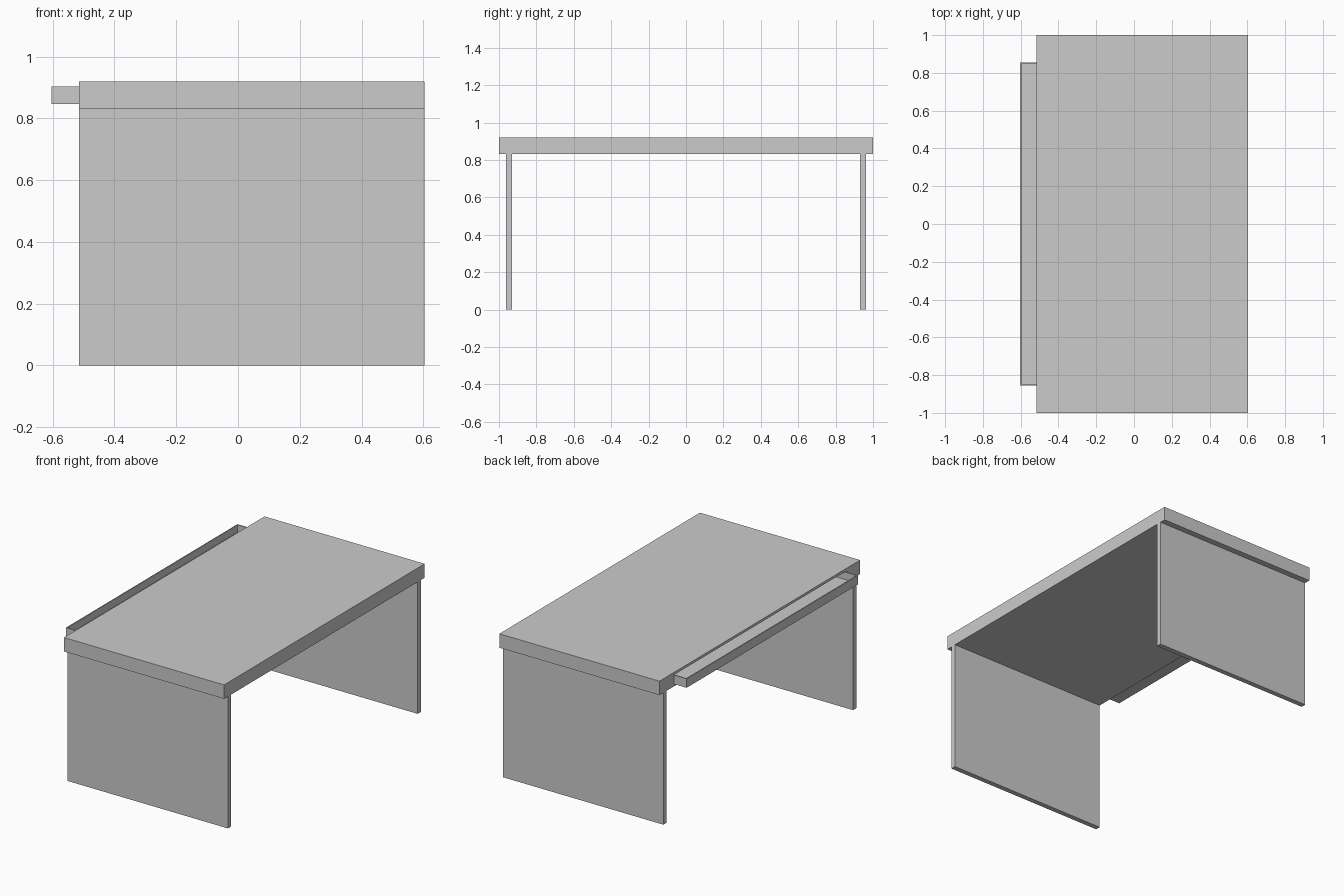
import bpy, bmesh
from mathutils import Vector

if "Cube" in bpy.data.objects:
    bpy.data.objects.remove(bpy.data.objects["Cube"])


def box(bm, lo, hi):
    """Add an axis-aligned box and return its vertices."""
    lo, hi = Vector(lo), Vector(hi)
    verts = bmesh.ops.create_cube(bm, size=1)["verts"]
    for v in verts:
        v.co = (lo + hi) / 2 + v.co * (hi - lo)
    return verts


def make(name, build):
    bm = bmesh.new()
    build(bm)
    mesh = bpy.data.meshes.new(name)
    bm.to_mesh(mesh)
    bm.free()
    ob = bpy.data.objects.new(name, mesh)
    bpy.context.collection.objects.link(ob)
    return ob


def cut(target, cutter):
    mod = target.modifiers.new("cut", "BOOLEAN")
    mod.operation = "DIFFERENCE"
    mod.solver = "EXACT"
    mod.object = cutter
    cutter.hide_render = True
    cutter.hide_set(True)


BACK, EDGE, PULL = 0.603, -0.515, -0.603   # table depth and drawer front in x
UNDER, TOP = 0.832, 0.92
TRAY_LO, TRAY_HI, HALF, WALL = 0.846, 0.903, 0.855, 0.01
TRAY_END = 0.5

# Table top with a slot for the drawer
top = make("table_top", lambda bm: box(bm, (EDGE, -1, UNDER), (BACK, 1, TOP)))
slot = make("slot_cutter", lambda bm: box(
    bm, (EDGE - 0.1, -HALF - 0.001, TRAY_LO - 0.001),
    (TRAY_END + 0.001, HALF + 0.001, TRAY_HI + 0.001)))
cut(top, slot)

# Panel legs
for side, s in (("front", -1), ("back", 1)):
    y0, y1 = sorted((s * 0.93, s * 0.962))
    make(side + "_leg_panel",
         lambda bm: box(bm, (EDGE, y0, 0), (BACK, y1, UNDER)))


# Open drawer tray, pulled slightly out of the slot
def tray(bm):
    verts = box(bm, (PULL, -HALF, TRAY_LO), (TRAY_END, HALF, TRAY_HI))
    lid = max({f for v in verts for f in v.link_faces},
              key=lambda f: f.calc_center_median().z)
    bmesh.ops.inset_region(bm, faces=[lid], thickness=WALL)
    ext = bmesh.ops.extrude_discrete_faces(bm, faces=[lid])["faces"]
    bmesh.ops.translate(bm, verts=ext[0].verts[:],
                        vec=(0, 0, TRAY_LO + WALL - TRAY_HI))
    bmesh.ops.recalc_face_normals(bm, faces=bm.faces[:])


make("drawer", tray)
